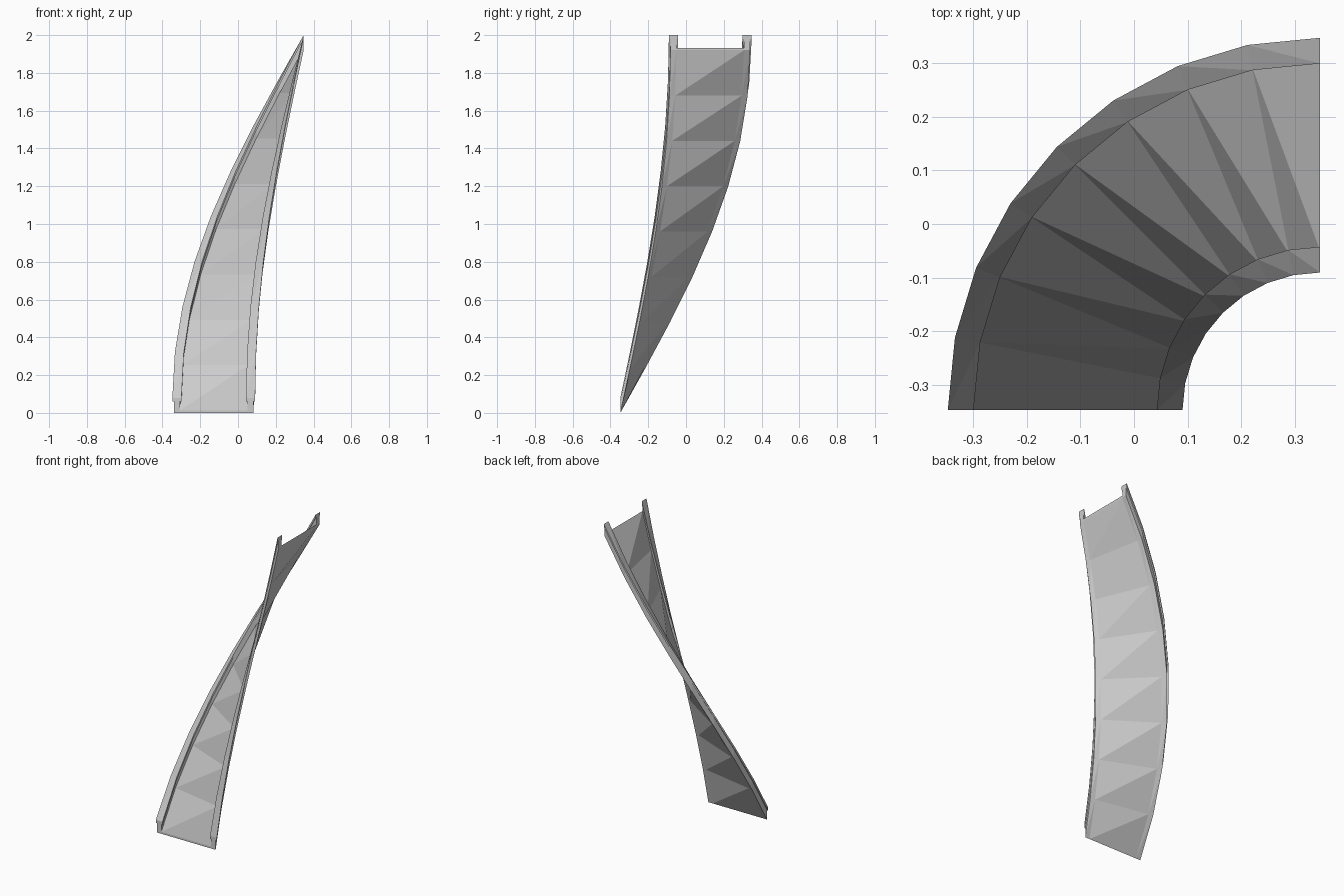
import bpy, bmesh, math

if "Cube" in bpy.data.objects:
    bpy.data.objects.remove(bpy.data.objects["Cube"])

R_OUT, R_IN = 0.695, 0.257   # outermost / innermost radius of the quarter turn
CAP_W, INSET = 0.048, 0.008  # rail cap width, wall inset under the cap
RISE, WALL_H, CAP_T = 1.92, 0.08, 0.02
FLOOR_T, STEPS = 0.013, 8
CX, CY = R_OUT / 2, -R_OUT / 2   # axis of the turn


def sweep(name, profile):
    """Sweep a closed (radius, height) profile up the quarter helix."""
    bm = bmesh.new()
    rings = []
    for i in range(STEPS + 1):
        a = math.pi - i / STEPS * math.pi / 2
        rings.append([bm.verts.new((CX + r * math.cos(a),
                                    CY + r * math.sin(a),
                                    RISE * i / STEPS + z)) for r, z in profile])
    n = len(profile)
    for lo, hi in zip(rings, rings[1:]):
        for j in range(n):
            k = (j + 1) % n
            bm.faces.new((lo[j], lo[k], hi[j]))
            bm.faces.new((lo[k], hi[k], hi[j]))
    bm.faces.new(rings[0])
    bm.faces.new(rings[-1])
    bmesh.ops.recalc_face_normals(bm, faces=bm.faces)
    mesh = bpy.data.meshes.new(name)
    bm.to_mesh(mesh)
    bm.free()
    obj = bpy.data.objects.new(name, mesh)
    bpy.context.collection.objects.link(obj)
    return obj


def rail_profile(r0):
    """Side wall with a slightly wider cap, going from inner to outer on top."""
    r1 = r0 + CAP_W
    w0, w1, zc = r0 + INSET, r1 - INSET, WALL_H - CAP_T
    return [(w0, 0), (w0, zc), (r0, zc), (r0, WALL_H),
            (r1, WALL_H), (r1, zc), (w1, zc), (w1, 0)]


# Sliding floor between the walls
f0, f1 = R_IN + CAP_W - INSET, R_OUT - CAP_W + INSET
sweep("slide_floor", [(f0, 0), (f0, FLOOR_T), (f1, FLOOR_T), (f1, 0)])

# Capped side rails
sweep("inner_rail", rail_profile(R_IN))
sweep("outer_rail", rail_profile(R_OUT - CAP_W))
